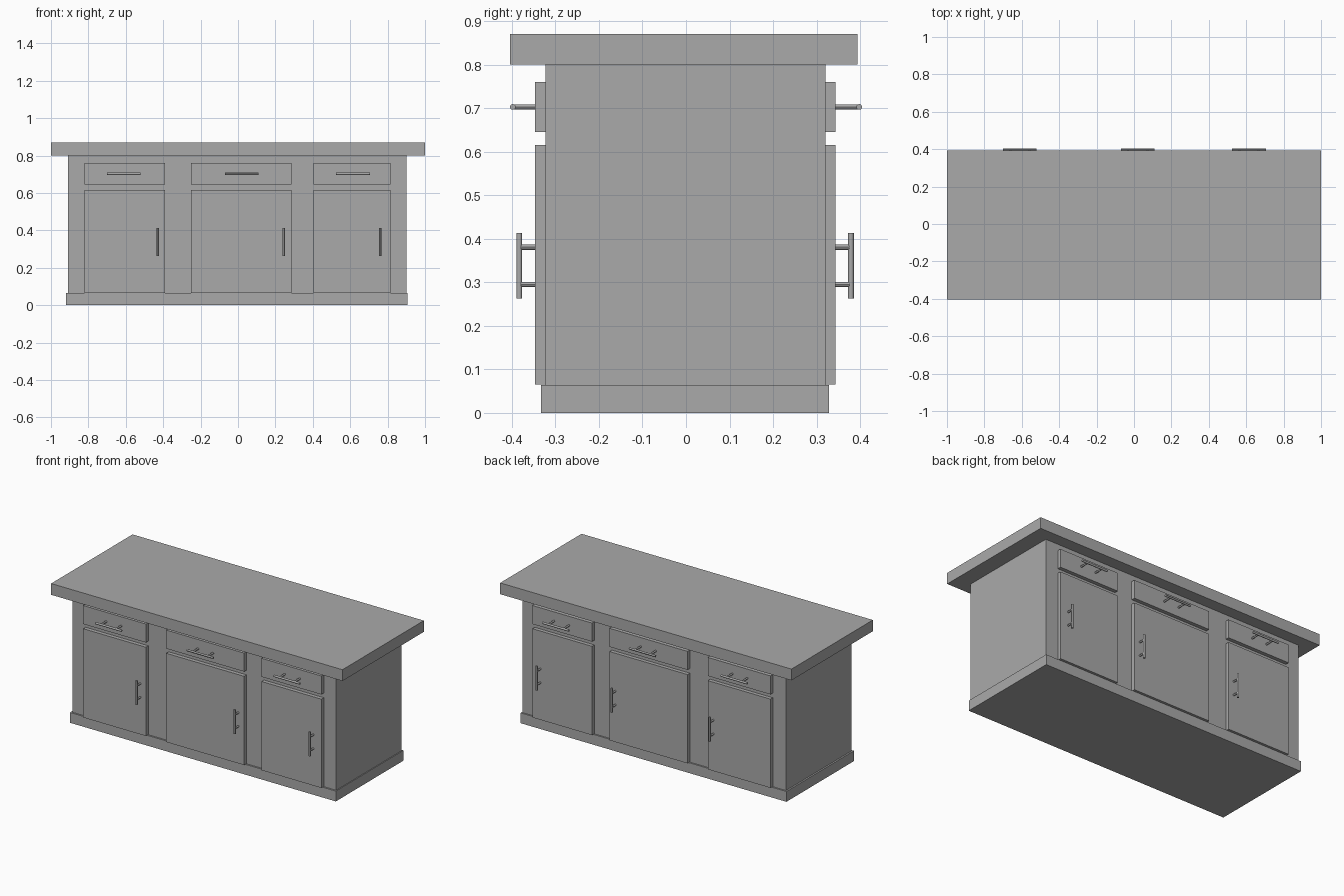
import bpy
from mathutils import Vector

cube = bpy.data.objects.get("Cube")
if cube:
    bpy.data.objects.remove(cube, do_unlink=True)

grey = bpy.data.materials.new("plain grey")
grey.use_nodes = True
colour = (0.4, 0.4, 0.4, 1)
grey.diffuse_color = colour
grey.node_tree.nodes["Principled BSDF"].inputs["Base Color"].default_value = colour


def box(name, x, y, z):
    """Box given by its (low, high) range on each axis."""
    ranges = (x, y, z)
    bpy.ops.mesh.primitive_cube_add(size=1, location=[sum(r) / 2 for r in ranges])
    obj = bpy.context.object
    obj.name = name
    obj.scale = [abs(r[1] - r[0]) for r in ranges]
    bpy.ops.object.transform_apply(location=False, rotation=False, scale=True)
    obj.data.materials.append(grey)


def rod(name, start, end, radius):
    """Round bar running between two points."""
    start, end = Vector(start), Vector(end)
    axis = end - start
    bpy.ops.mesh.primitive_cylinder_add(vertices=12, radius=radius, depth=axis.length,
                                        location=(start + end) / 2)
    obj = bpy.context.object
    obj.name = name
    obj.rotation_euler = axis.to_track_quat("Z", "Y").to_euler()
    obj.data.materials.append(grey)
    bpy.ops.object.shade_smooth_by_angle()


def handle(name, centre, direction, length, face_y):
    """Bar handle carried on two posts."""
    centre, direction = Vector(centre), Vector(direction)
    rod(name + "_bar", centre - direction * length / 2, centre + direction * length / 2, 0.0065)
    for i, offset in enumerate((-0.285, 0.285)):
        p = centre + direction * length * offset
        rod(f"{name}_post_{i + 1}", (p.x, face_y, p.z), p, 0.006)


# Main carcass
box("countertop", (-1, 1), (-0.404, 0.394), (0.8, 0.87))
box("cabinet_body", (-0.91, 0.90), (-0.323, 0.32), (0.0, 0.8))
box("base_plinth", (-0.92, 0.905), (-0.333, 0.329), (0, 0.064))

# Bays: left edge, right edge, drawer handle centre, door handle position
bays = {
    "right": (-0.82, -0.39, -0.61, -0.428),
    "middle": (-0.25, 0.285, 0.02, 0.245),
    "left": (0.405, 0.815, 0.615, 0.76),
}

# Same fronts on both long sides
mid_y = -0.002
for side, sign in (("front", -1), ("back", 1)):
    inner, outer = mid_y + sign * 0.315, mid_y + sign * 0.345
    for bay, (x0, x1, drawer_x, door_x) in bays.items():
        tag = f"{side}_{bay}"
        box(f"{tag}_drawer", (x0, x1), (inner, outer), (0.645, 0.76))
        box(f"{tag}_door", (x0, x1), (inner, outer), (0.065, 0.616))
        handle(f"{tag}_drawer_handle", (drawer_x, sign * 0.398, 0.703), (1, 0, 0), 0.18, outer)
        handle(f"{tag}_door_handle", (door_x, mid_y + sign * 0.381, 0.338), (0, 0, 1), 0.15, outer)
